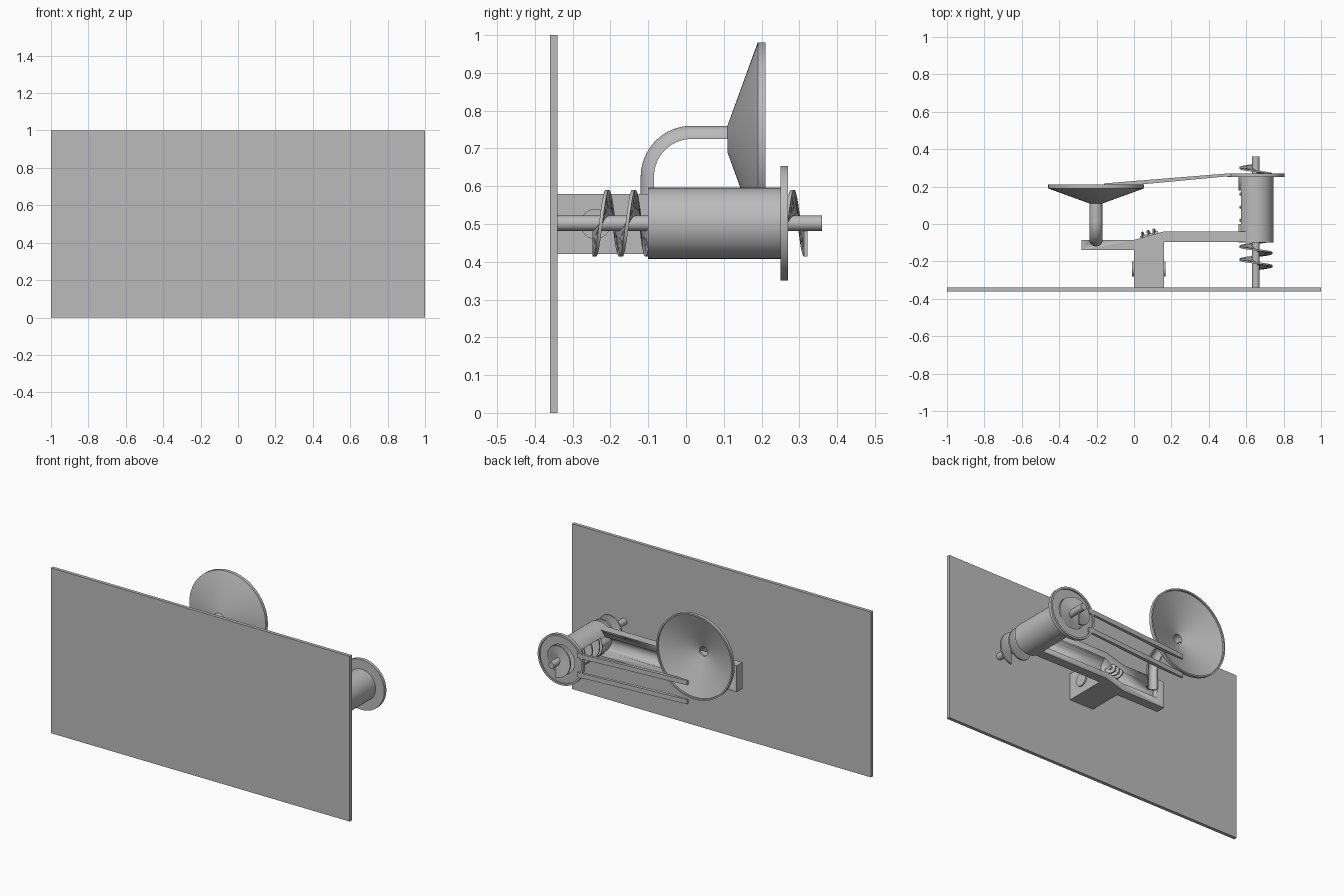
import bpy, bmesh, math
from mathutils import Vector

if "Cube" in bpy.data.objects:
    bpy.data.objects.remove(bpy.data.objects["Cube"])

grey = bpy.data.materials.new("plain grey")
grey.use_nodes = True
grey.diffuse_color = (0.5, 0.5, 0.5, 1)
grey.node_tree.nodes["Principled BSDF"].inputs["Base Color"].default_value = (0.5, 0.5, 0.5, 1)

CX, CZ = 0.652, 0.502      # auger axis
BX, BZ = -0.203, 0.725     # bowl axis


def finish(name, bm, smooth=True):
    bmesh.ops.recalc_face_normals(bm, faces=bm.faces)
    mesh = bpy.data.meshes.new(name)
    bm.to_mesh(mesh)
    bm.free()
    mesh.materials.append(grey)
    ob = bpy.data.objects.new(name, mesh)
    bpy.context.collection.objects.link(ob)
    if smooth:
        bpy.ops.object.select_all(action="DESELECT")
        ob.select_set(True)
        bpy.context.view_layer.objects.active = ob
        bpy.ops.object.shade_smooth_by_angle(angle=math.radians(30))
    return ob


def loft(name, rings, closed=False):
    """Join matching closed rings of points; cap the ends unless the loft is closed."""
    bm = bmesh.new()
    rows = [[bm.verts.new(p) for p in ring] for ring in rings]
    pairs = list(zip(rows, rows[1:] + rows[:1])) if closed else list(zip(rows, rows[1:]))
    for a, b in pairs:
        for i in range(len(a)):
            j = (i + 1) % len(a)
            bm.faces.new((a[i], a[j], b[j], b[i]))
    if not closed:
        bm.faces.new(rows[0])
        bm.faces.new(rows[-1])
    return finish(name, bm)


def lathe(name, x, z, profile, segments=64):
    """Spin a closed (radius, y) profile around an axis along y."""
    rings = []
    for k in range(segments):
        a = math.tau * k / segments
        rings.append([(x + r * math.cos(a), y, z + r * math.sin(a)) for r, y in profile])
    return loft(name, rings, closed=True)


def rod(name, start, end, radius, segments=48):
    start, end = Vector(start), Vector(end)
    turn = (end - start).to_track_quat("Z", "Y")
    ring = [turn @ Vector((radius * math.cos(math.tau * k / segments),
                           radius * math.sin(math.tau * k / segments), 0)) for k in range(segments)]
    return loft(name, [[p + c for c in ring] for p in (start, end)])


def prism(name, outline, z0, z1):
    return loft(name, [[(x, y, z) for x, y in outline] for z in (z0, z1)])


def box(name, x0, x1, y0, y1, z0, z1):
    return prism(name, [(x0, y0), (x1, y0), (x1, y1), (x0, y1)], z0, z1)


def helix(name, point, turns, r0, r1, thick, pitch, steps=32):
    """Screw blade; point(angle, radius, distance) places its section corners."""
    rings = []
    for k in range(int(turns * steps) + 1):
        a, d = math.tau * k / steps, pitch * k / steps
        rings.append([point(a, r, d + t) for r, t in
                      ((r0, -thick / 2), (r1, -thick / 2), (r1, thick / 2), (r0, thick / 2))])
    return loft(name, rings)


def cut(target, cutter):
    cutter.hide_render = True
    cutter.hide_viewport = True
    cutter.display_type = "WIRE"
    mod = target.modifiers.new("cut " + cutter.name, "BOOLEAN")
    mod.operation = "DIFFERENCE"
    mod.solver = "EXACT"
    mod.object = cutter


# Wall plate
box("wall_plate", -1, 1, -0.36, -0.34, 0, 1)

# Auger shaft and blade
rod("auger_shaft", (CX, -0.36, CZ), (CX, 0.36, CZ), 0.02)
helix("auger_blade", lambda a, r, d: (CX + r * math.sin(a), -0.243 + d, CZ - r * math.cos(a)),
      8, 0.018, 0.0885, 0.009, 0.07)

# Hollow barrel with rimmed flange and side window
barrel = lathe("barrel", CX, CZ, [(0.089, -0.1), (0.094, -0.1), (0.094, 0.25), (0.152, 0.25),
                                  (0.152, 0.27), (0.14, 0.27), (0.14, 0.262), (0.089, 0.262)])
cut(barrel, box("window_cutter", CX - 0.12, CX - 0.05, 0, 0.18, CZ - 0.05, CZ + 0.05))

# Conical bowl, open at the centre
lathe("bowl", BX, BZ, [(0.028, 0.11), (0.036, 0.11), (0.256, 0.19), (0.256, 0.21),
                       (0.247, 0.21), (0.247, 0.2), (0.028, 0.122)])

# Half-round pipe rising from the arm to the bowl
stations = [(-0.085, 0.52, 0)]
stations += [(0.015 - 0.1 * math.cos(a), 0.625 + 0.1 * math.sin(a), a)
             for a in (math.pi / 2 * k / 16 for k in range(17))]
stations += [(0.115, BZ, math.pi / 2)]
section = [(0.035, math.pi * k / 16) for k in range(17)]
section += [(0.028, math.pi * k / 16) for k in range(16, -1, -1)]
loft("bowl_pipe", [[(BX + r * math.cos(p), y - r * math.sin(p) * math.cos(a),
                     z + r * math.sin(p) * math.sin(a)) for r, p in section]
                   for y, z, a in stations])

# Stepped arm with mounting block, grooved along its back
arm = prism("grooved_arm", [(-0.28, -0.14), (0, -0.14), (0, -0.34), (0.16, -0.34), (0.16, -0.095),
                            (0.61, -0.095), (0.61, -0.04), (0.16, -0.04), (0, -0.085),
                            (-0.28, -0.085)], 0.42, 0.58)
cut(arm, rod("riser_cutter", (BX, -0.085, 0.5), (BX, -0.085, 0.7), 0.0345))
cut(arm, rod("low_groove_cutter", (BX - 0.03, -0.085, 0.5), (0.01, -0.085, 0.5), 0.036))
cut(arm, rod("slope_groove_cutter", (0, -0.085, 0.5), (0.165, -0.04, 0.5), 0.038))
cut(arm, rod("high_groove_cutter", (0.16, -0.04, 0.5), (0.7, -0.04, 0.5), 0.045))
cut(arm, rod("barrel_seat_cutter", (CX, -0.2, CZ), (CX, 0.1, CZ), 0.0915))

# Cross pin through the mounting block
rod("block_pin", (-0.012, -0.24, 0.5), (0.168, -0.24, 0.5), 0.04)

# Small feed screw in the sloped groove
start, along = Vector((0.035, -0.075, 0.5)), Vector((0.16, 0.045, 0)).normalized()
side = along.cross(Vector((0, 0, 1)))
helix("feed_screw", lambda a, r, d: start + along * d
      + side * (r * math.cos(a)) + Vector((0, 0, r * math.sin(a))),
      3, 0.008, 0.03, 0.008, 0.032, 24)
rod("feed_screw_core", start, start + along * 0.1, 0.01, 24)

# Return rails from flange to bowl
for name, z in (("lower_rail", 0.43), ("upper_rail", 0.545)):
    prism(name, [(-0.16, 0.205), (0.02, 0.21), (0.5, 0.255), (0.54, 0.255),
                 (0.54, 0.27), (0.5, 0.27), (-0.16, 0.217)], z, z + 0.028)
